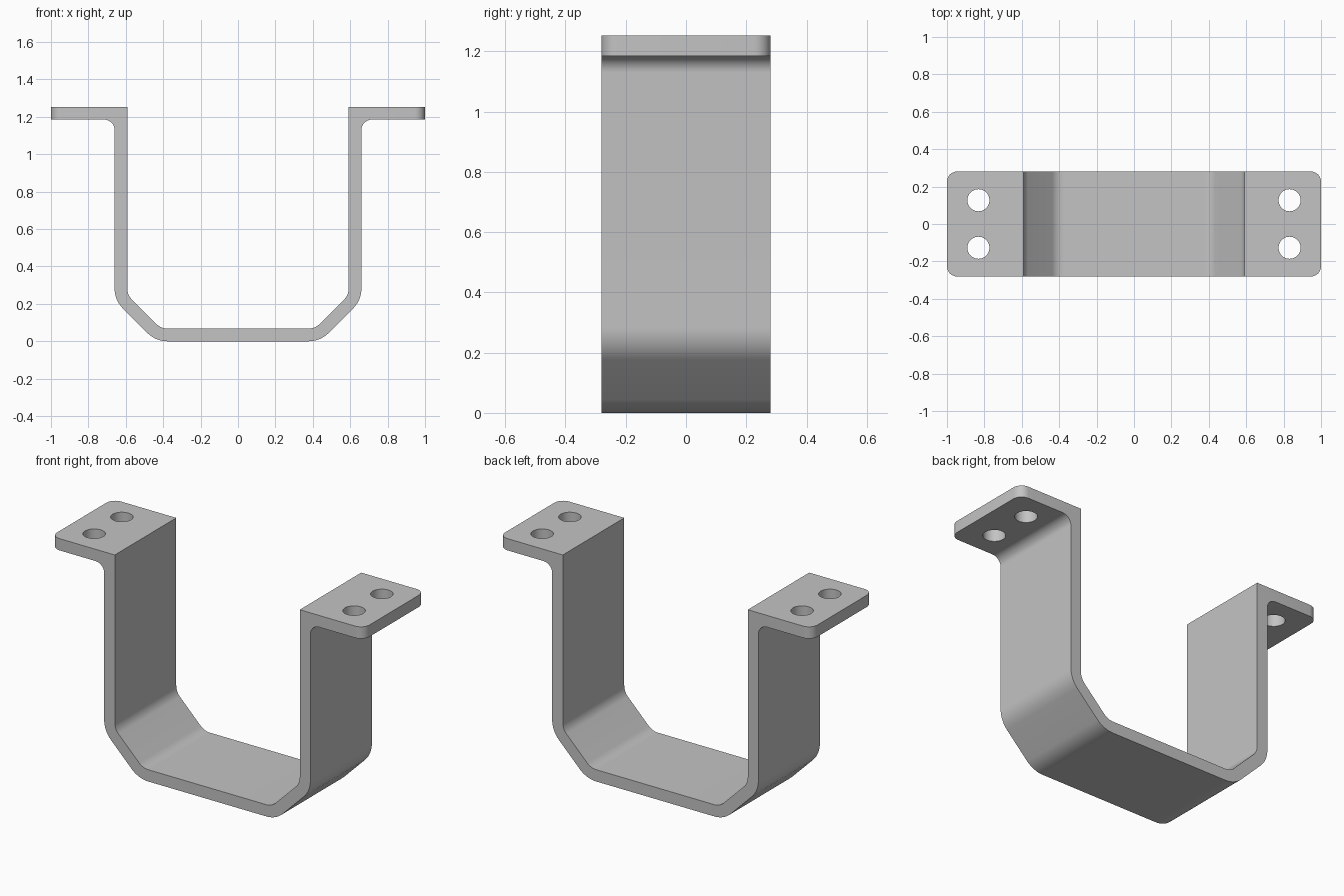
import bpy, bmesh, math
from mathutils import Vector

cube = bpy.data.objects.get("Cube")
if cube:
    bpy.data.objects.remove(cube, do_unlink=True)

HALF_DEPTH = 0.281
TOP = 1.253
UNDER = 1.185

grey = bpy.data.materials.new("plain grey")
grey.use_nodes = True
colour = (0.55, 0.55, 0.55, 1)
grey.diffuse_color = colour
grey.node_tree.nodes["Principled BSDF"].inputs["Base Color"].default_value = colour


def rounded(corners, segments=10):
    """Replace each (x, z, radius) corner of a closed outline with an arc."""
    points = []
    for i, (x, z, r) in enumerate(corners):
        p = Vector((x, z))
        if r == 0:
            points.append(p)
            continue
        a = (Vector(corners[i - 1][:2]) - p).normalized()
        b = (Vector(corners[(i + 1) % len(corners)][:2]) - p).normalized()
        half = a.angle(b) / 2
        centre = p + (a + b).normalized() * r / math.sin(half)
        start = p + a * r / math.tan(half) - centre
        end = p + b * r / math.tan(half) - centre
        sweep = math.pi - 2 * half
        for k in range(segments + 1):
            t = k / segments
            points.append(centre + (start * math.sin((1 - t) * sweep)
                                    + end * math.sin(t * sweep)) / math.sin(sweep)
                          if abs(sweep) > 1e-4 else p)
    return points


# Bent strap outline: one side, then its mirror image
side = [
    (0.44, 0, 0.15), (0.66, 0.22, 0.15), (0.66, UNDER, 0.055),
    (1, UNDER, 0), (1, TOP, 0), (0.592, TOP, 0),
    (0.592, 0.248, 0.085), (0.412, 0.068, 0.085),
]
outline = rounded(side + [(-x, z, r) for x, z, r in reversed(side)])

bm = bmesh.new()
face = bm.faces.new([bm.verts.new((p.x, -HALF_DEPTH, p.y)) for p in outline])
extruded = bmesh.ops.extrude_face_region(bm, geom=[face])["geom"]
bmesh.ops.translate(bm, vec=(0, 2 * HALF_DEPTH, 0),
                    verts=[v for v in extruded if isinstance(v, bmesh.types.BMVert)])
bmesh.ops.recalc_face_normals(bm, faces=bm.faces)

# Rounded flange corners
tips = [e for e in bm.edges
        if all(abs(v.co.x) > 0.999 for v in e.verts)
        and abs(e.verts[0].co.z - e.verts[1].co.z) > 0.01]
bmesh.ops.bevel(bm, geom=tips, offset=0.055, segments=8, profile=0.5, affect='EDGES')
mesh = bpy.data.meshes.new("bracket_strap")
bm.to_mesh(mesh)
bm.free()
strap = bpy.data.objects.new("bracket_strap", mesh)
bpy.context.collection.objects.link(strap)
mesh.materials.append(grey)

# Bolt holes, two in each flange
bm = bmesh.new()
for sx in (-1, 1):
    for sy in (-1, 1):
        made = bmesh.ops.create_cone(bm, cap_ends=True, segments=40,
                                     radius1=0.059, radius2=0.059, depth=0.3)
        bmesh.ops.translate(bm, verts=made["verts"],
                            vec=(sx * 0.832, sy * 0.127, (TOP + UNDER) / 2))
cut_mesh = bpy.data.meshes.new("hole_cutter")
bm.to_mesh(cut_mesh)
bm.free()
cut_mesh.materials.append(grey)
cutter = bpy.data.objects.new("hole_cutter", cut_mesh)
bpy.context.collection.objects.link(cutter)
cutter.hide_render = True

bpy.ops.object.select_all(action='DESELECT')
bpy.context.view_layer.objects.active = strap
strap.select_set(True)
holes = strap.modifiers.new("bolt_holes", 'BOOLEAN')
holes.operation = 'DIFFERENCE'
holes.solver = 'EXACT'
holes.object = cutter
bpy.ops.object.modifier_apply(modifier=holes.name)
bpy.data.objects.remove(cutter, do_unlink=True)

bpy.ops.object.shade_smooth_by_angle(angle=math.radians(30))
